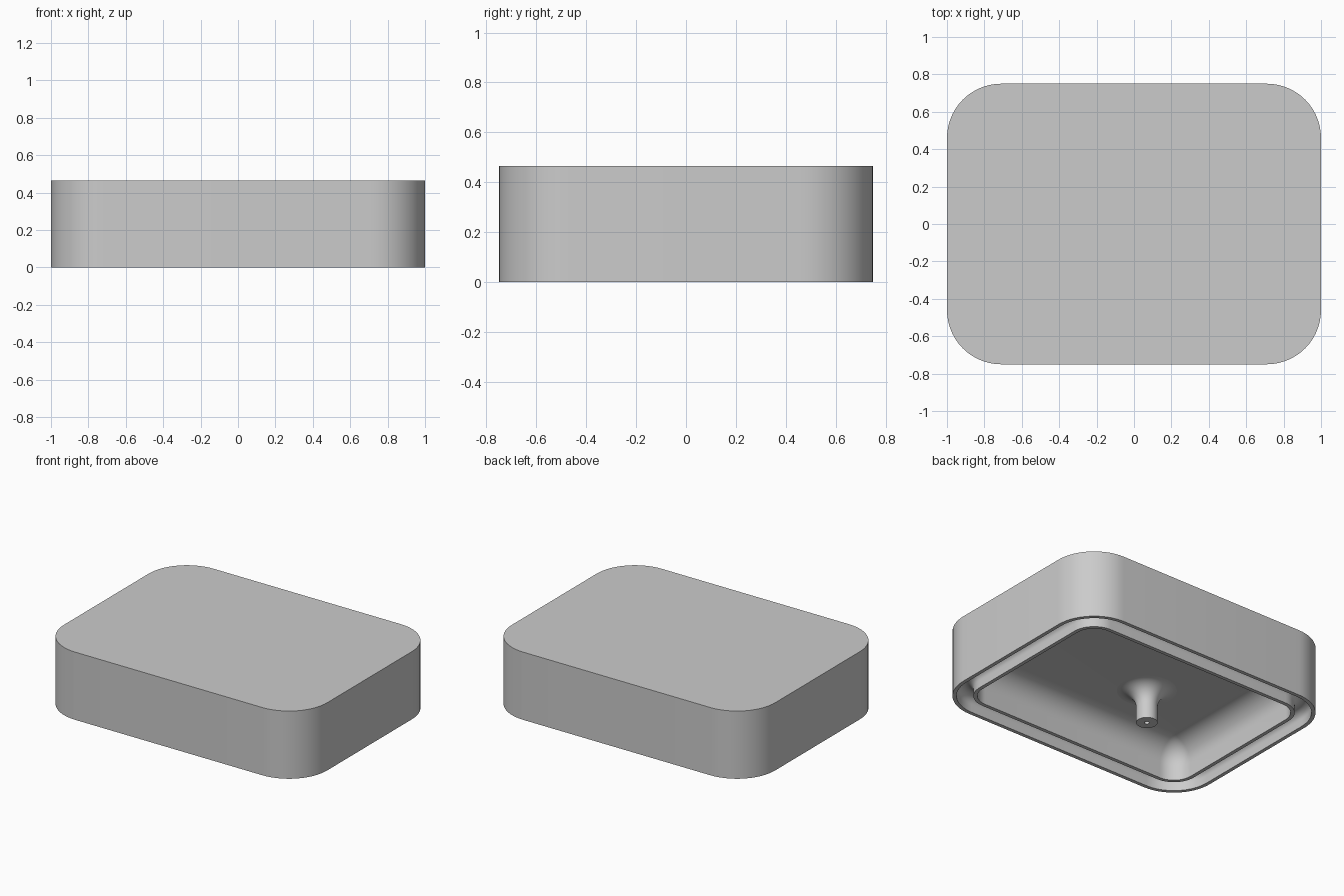
import bpy, bmesh
from math import sin, cos, pi, radians

cube = bpy.data.objects.get("Cube")
if cube:
    bpy.data.objects.remove(cube, do_unlink=True)

WIDTH, DEPTH, HEIGHT, CORNER = 2.0, 1.5, 0.465, 0.29
CEILING = 0.25

grey = bpy.data.materials.new("plain_grey")
grey.use_nodes = True
colour = (0.6, 0.6, 0.6, 1)
grey.diffuse_color = colour
grey.node_tree.nodes["Principled BSDF"].inputs["Base Color"].default_value = colour


def arc(cx, cz, rx, rz, start, end, steps):
    """Points of an elliptical arc in the profile plane."""
    angles = [radians(start + (end - start) * i / steps) for i in range(steps + 1)]
    return [(cx + rx * cos(a), cz + rz * sin(a)) for a in angles]


def rounded_ring(inset, z, steps=14):
    """Rounded rectangle pulled in from the outer wall."""
    r = max(CORNER - inset, 0.02)
    hx, hy = WIDTH / 2 - inset - r, DEPTH / 2 - inset - r
    ring = []
    for k, (sx, sy) in enumerate([(1, 1), (-1, 1), (-1, -1), (1, -1)]):
        for i in range(steps + 1):
            a = (k + i / steps) * pi / 2
            ring.append((sx * hx + r * cos(a), sy * hy + r * sin(a), z))
    return ring


def circle_ring(radius, z, steps=40):
    return [(radius * cos(2 * pi * i / steps), radius * sin(2 * pi * i / steps), z)
            for i in range(steps)]


def loft(name, rings, location=(0, 0, 0), cap_start=True):
    """Bridge successive rings and close the ends."""
    bm = bmesh.new()
    loops = [[bm.verts.new(p) for p in ring] for ring in rings]
    n = len(loops[0])
    for a, b in zip(loops, loops[1:]):
        for i in range(n):
            j = (i + 1) % n
            bm.faces.new((a[i], a[j], b[j], b[i]))
    if cap_start:
        bm.faces.new(loops[0][::-1])
    bm.faces.new(loops[-1])
    bmesh.ops.recalc_face_normals(bm, faces=bm.faces)
    mesh = bpy.data.meshes.new(name)
    bm.to_mesh(mesh)
    bm.free()
    mesh.materials.append(grey)
    obj = bpy.data.objects.new(name, mesh)
    obj.location = location
    bpy.context.collection.objects.link(obj)
    bpy.ops.object.select_all(action='DESELECT')
    obj.select_set(True)
    bpy.context.view_layer.objects.active = obj
    bpy.ops.object.shade_smooth_by_angle(angle=radians(30))
    return obj


# Body: flat top, outer wall, thin rim, rounded groove, inner rim, filleted cavity
fillet = 0.15
profile = [(0, HEIGHT), (0, 0), (0.025, 0)]
profile += arc(0.0775, 0.05, 0.0525, 0.05, 180, 0, 14)
profile += [(0.13, 0), (0.155, 0)]
profile += arc(0.155 + fillet, CEILING - fillet, fillet, fillet, 180, 90, 10)
loft("body", [rounded_ring(d, z) for d, z in profile])

# Hanging post: flared root at the ceiling, flat end with a small blind hole
post_radius, flare, post_end = 0.067, 0.12, 0.02
post = arc(post_radius + flare, CEILING - flare, flare, flare, 90, 180, 10)
post += [(post_radius, post_end), (0.016, post_end), (0.016, post_end + 0.1)]
loft("post", [circle_ring(r, z) for r, z in post], (-0.23, -0.15, 0), cap_start=False)
